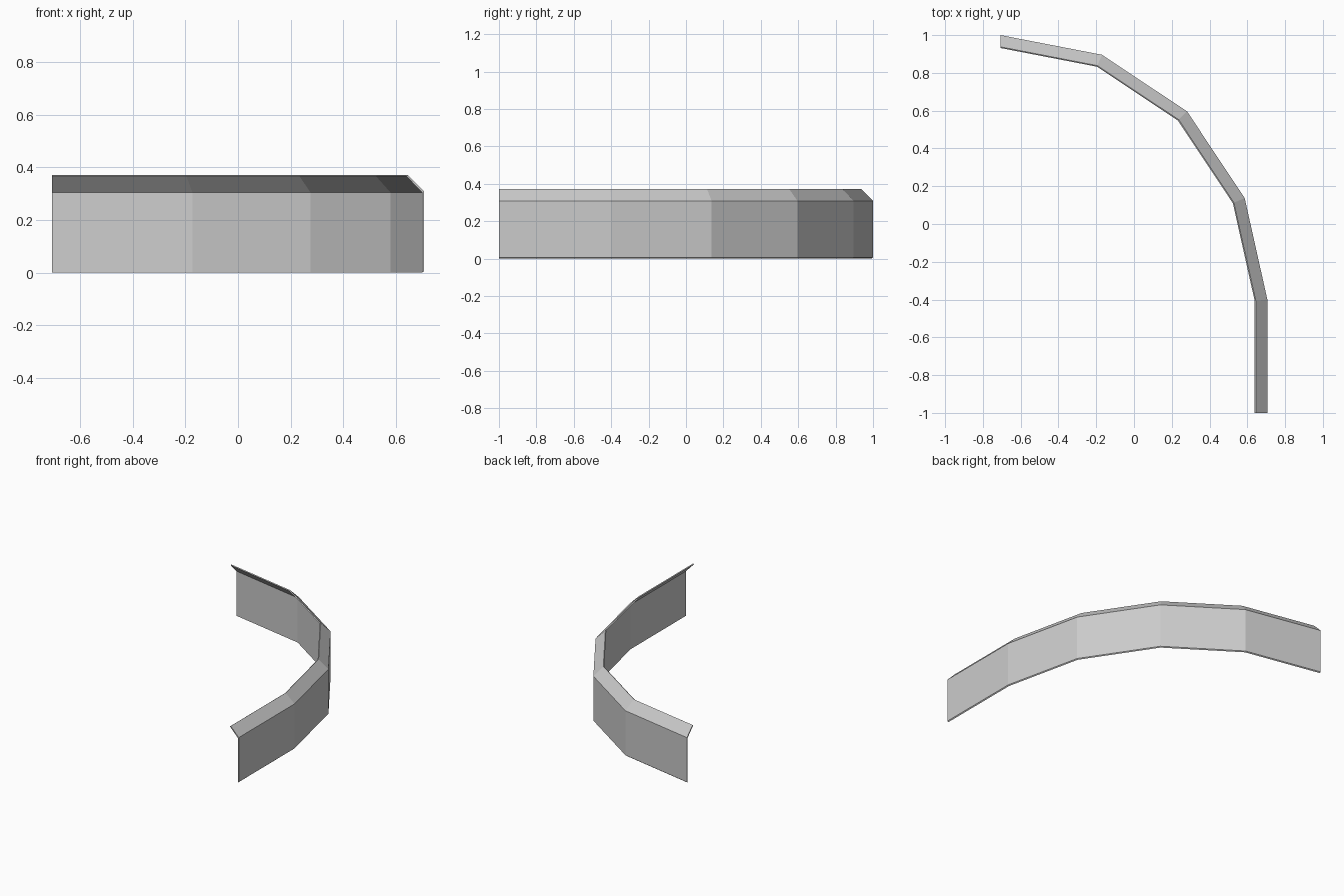
import bpy, bmesh
from mathutils import Vector

if "Cube" in bpy.data.objects:
    bpy.data.objects.remove(bpy.data.objects["Cube"])

# Plan of the outer wall face, from the back left end round to the front end
path = [Vector(p) for p in [(-0.707, 1.0), (-0.17, 0.896), (0.281, 0.596),
                            (0.586, 0.137), (0.706, -0.40), (0.706, -1.0)]]
# Cross-section: (distance inward, height), thin wall with an inward sloping lip
profile = [(0, 0.006), (0, 0.309), (0.061, 0.371),
           (0.067, 0.367), (0.007, 0.304), (0.007, 0)]

grey = bpy.data.materials.new("light grey")
grey.diffuse_color = (0.6, 0.6, 0.6, 1)
grey.use_nodes = True
grey.node_tree.nodes["Principled BSDF"].inputs["Base Color"].default_value = grey.diffuse_color


def inward(i):
    """Mitred inward direction at a path point; the ends are cut square to the axes."""
    if i == 0:
        d = (path[1] - path[0]).normalized()
        return Vector((0, -1 / d.x))
    if i == len(path) - 1:
        return Vector((-1, 0))
    a = (path[i] - path[i - 1]).normalized()
    b = (path[i + 1] - path[i]).normalized()
    na, nb = Vector((a.y, -a.x)), Vector((b.y, -b.x))
    return (na + nb) / (1 + na.dot(nb))


# Sweep the cross-section along the plan
bm = bmesh.new()
rings = []
for i, p in enumerate(path):
    n = inward(i)
    rings.append([bm.verts.new((p.x + n.x * u, p.y + n.y * u, z)) for u, z in profile])
count = len(profile)
for r, s in zip(rings, rings[1:]):
    for k in range(count):
        m = (k + 1) % count
        bm.faces.new((r[k], r[m], s[m], s[k]))

# End caps: wall part and lip part
for r in (rings[0], rings[-1]):
    bm.faces.new((r[0], r[1], r[4], r[5]))
    bm.faces.new((r[1], r[2], r[3], r[4]))
bmesh.ops.recalc_face_normals(bm, faces=bm.faces)

mesh = bpy.data.meshes.new("curved_wall")
bm.to_mesh(mesh)
bm.free()
mesh.materials.append(grey)
wall = bpy.data.objects.new("curved_wall", mesh)
bpy.context.collection.objects.link(wall)
